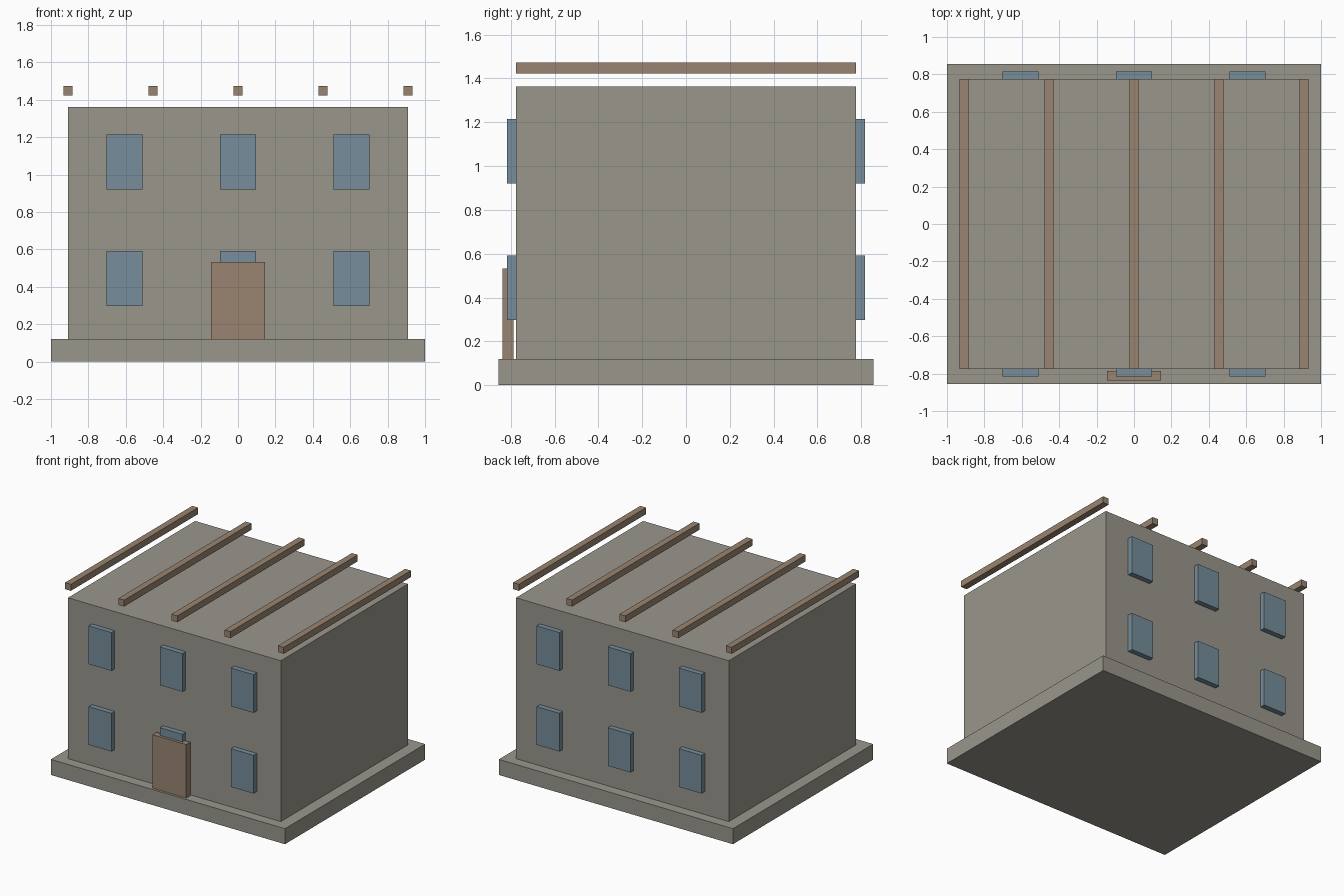
import bpy

cube = bpy.data.objects.get("Cube")
if cube:
    bpy.data.objects.remove(cube, do_unlink=True)


def make_material(name, rgb):
    mat = bpy.data.materials.new(name)
    mat.use_nodes = True
    color = (*rgb, 1.0)
    mat.diffuse_color = color
    mat.node_tree.nodes["Principled BSDF"].inputs["Base Color"].default_value = color
    return mat


def box(name, low, high, mat):
    """Axis-aligned block between two opposite corners."""
    center = [(a + b) / 2 for a, b in zip(low, high)]
    bpy.ops.mesh.primitive_cube_add(size=1, location=center)
    obj = bpy.context.object
    obj.name = name
    obj.scale = [b - a for a, b in zip(low, high)]
    bpy.ops.object.transform_apply(location=False, rotation=False, scale=True)
    obj.data.materials.append(mat)
    return obj


stone = make_material("warm grey stone", (0.32, 0.305, 0.262))
wood = make_material("brown wood", (0.32, 0.232, 0.165))
glass = make_material("blue grey glass", (0.18, 0.27, 0.325))

WALL_X, WALL_Y = 0.909, 0.776
BASE_TOP, WALL_TOP = 0.12, 1.362

# Plinth and main block
box("foundation", (-1, -0.855, 0), (1, 0.855, BASE_TOP), stone)
box("walls", (-WALL_X, -WALL_Y, BASE_TOP), (WALL_X, WALL_Y, WALL_TOP), stone)

# Front door, standing just clear of the wall
box("front_door", (-0.144, -0.837, BASE_TOP), (0.144, -0.787, 0.533), wood)

# Two storeys of three windows, front and back
for side, y_low, y_high in (("front", -0.816, -WALL_Y), ("back", WALL_Y, 0.816)):
    for storey, z in (("lower", 0.297), ("upper", 0.92)):
        for place, x in (("right", -0.607), ("middle", 0), ("left", 0.607)):
            box(f"{side}_{storey}_{place}_window",
                (x - 0.097, y_low, z), (x + 0.097, y_high, z + 0.295), glass)

# Row of roof beams raised above the block
for i in range(5):
    x = WALL_X * (i - 2) / 2
    box(f"roof_beam_{i + 1}",
        (x - 0.025, -WALL_Y, 1.422), (x + 0.025, WALL_Y, 1.472), wood)
